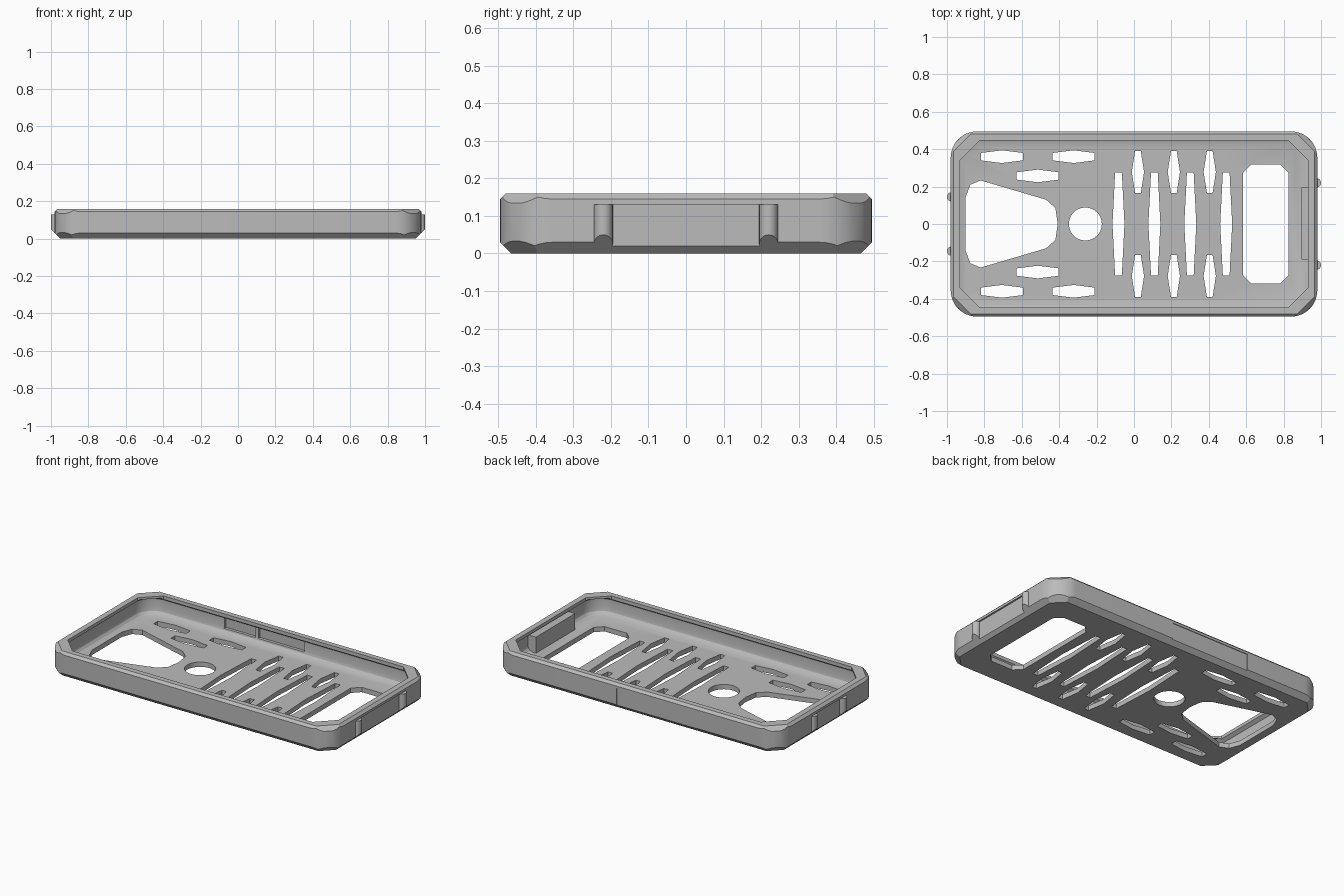
import bpy, bmesh, math
from mathutils import Vector

cube = bpy.data.objects.get("Cube")
if cube:
    bpy.data.objects.remove(cube, do_unlink=True)

grey = bpy.data.materials.new("mid_grey")
grey.use_nodes = True
colour = (0.5, 0.5, 0.5, 1)
grey.diffuse_color = colour
grey.node_tree.nodes["Principled BSDF"].inputs["Base Color"].default_value = colour


# ---- outlines ----
def rounded(hx, hy, r, steps=12):
    pts = []
    for k, (sx, sy) in enumerate([(1, 1), (-1, 1), (-1, -1), (1, -1)]):
        for i in range(steps + 1):
            a = math.pi / 2 * (k + i / steps)
            pts.append((sx * (hx - r) + r * math.cos(a), sy * (hy - r) + r * math.sin(a)))
    return pts


def octagon(hx, hy, c):
    return [(hx, hy - c), (hx - c, hy), (c - hx, hy), (-hx, hy - c),
            (-hx, c - hy), (c - hx, -hy), (hx - c, -hy), (hx, c - hy)]


def spindle(cx, cy, length, mid, end, upright):
    pts = [(length, end), (0, mid), (-length, end), (-length, -end), (0, -mid), (length, -end)]
    if upright:
        pts = [(-v, u) for u, v in pts]
    return [(cx + u, cy + v) for u, v in pts]


# ---- solids ----
def loft(bm, rings):
    rows = [[bm.verts.new((x, y, z)) for x, y in pts] for pts, z in rings]
    n = len(rows[0])
    for lo, hi in zip(rows, rows[1:]):
        for i in range(n):
            j = (i + 1) % n
            bm.faces.new((lo[i], lo[j], hi[j], hi[i]))
    bm.faces.new(rows[0][::-1])
    bm.faces.new(rows[-1])


def box(bm, x0, x1, y0, y1, z0, z1):
    pts = [(x0, y0), (x1, y0), (x1, y1), (x0, y1)]
    loft(bm, [(pts, z0), (pts, z1)])


def finish(name, bm):
    bmesh.ops.recalc_face_normals(bm, faces=bm.faces[:])
    mesh = bpy.data.meshes.new(name)
    bm.to_mesh(mesh)
    bm.free()
    mesh.materials.append(grey)
    obj = bpy.data.objects.new(name, mesh)
    bpy.context.collection.objects.link(obj)
    return obj


def select(obj):
    bpy.ops.object.select_all(action='DESELECT')
    obj.select_set(True)
    bpy.context.view_layer.objects.active = obj


def combine(target, cutter, operation='DIFFERENCE'):
    cutter.hide_render = True
    mod = target.modifiers.new(operation.lower(), 'BOOLEAN')
    mod.operation, mod.solver, mod.object = operation, 'EXACT', cutter
    select(target)
    bpy.ops.object.modifier_apply(modifier=mod.name)
    bpy.data.objects.remove(cutter, do_unlink=True)


HX, HY, TOP = 0.98, 0.495, 0.16

# Outer shell: rounded block trimmed by a chamfered eight-sided envelope
bm = bmesh.new()
outline = rounded(HX, HY, 0.14)
loft(bm, [(outline, 0), (outline, TOP)])
case = finish("case_shell", bm)

bm = bmesh.new()
loft(bm, [(octagon(HX - inset, HY - inset, cut), z) for inset, cut, z in
          [(0.03, 0.07, 0), (-0.01, 0.093, 0.04), (-0.01, 0.105, 0.135), (0.015, 0.09, TOP)]])
combine(case, finish("envelope", bm), 'INTERSECT')

# Cavity with a soft floor edge and an overhanging lip
bm = bmesh.new()
loft(bm, [(rounded(0.95 - d, 0.465 - d, 0.12 - d), z) for d, z in
          [(0.035, 0.03), (0.015, 0.037), (0.004, 0.05), (0, 0.065), (0, 0.125), (0.03, 0.147)]])
combine(case, finish("cavity", bm))
bm = bmesh.new()
opening = octagon(0.93, 0.447, 0.105)
loft(bm, [(opening, 0.1), (opening, 0.2)])
combine(case, finish("lip_opening", bm))

# Cutouts through the back plate
holes = []
half = [(-0.9, 0.145), (-0.875, 0.21), (-0.82, 0.233), (-0.47, 0.13), (-0.42, 0.085)]
holes.append(half + [(-0.408, 0)] + [(x, -y) for x, y in half[::-1]])
holes.append([(-0.26 + 0.088 * math.cos(a * math.pi / 20), 0.088 * math.sin(a * math.pi / 20))
              for a in range(40)])
holes.append([(x + 0.705, y) for x, y in octagon(0.122, 0.318, 0.045)])
for i in range(4):
    holes.append(spindle(-0.083 + 0.192 * i, 0, 0.275, 0.032, 0.018, True))
for side in (1, -1):
    for i in range(3):
        holes.append(spindle(0.021 + 0.192 * i, 0.278 * side, 0.113, 0.033, 0.015, True))
    for x, y in [(-0.706, 0.36), (-0.323, 0.36), (-0.515, 0.257)]:
        holes.append(spindle(x, y * side, 0.112, 0.034, 0.02, False))
bm = bmesh.new()
for pts in holes:
    loft(bm, [(pts, -0.05), (pts, 0.045)])
combine(case, finish("back_cutouts", bm))

# Shallow end recesses, side button panel and inner button pockets
bm = bmesh.new()
box(bm, 0.97, 1.1, -0.21, 0.21, -0.05, 0.13)
box(bm, -1.1, -0.97, -0.13, 0.13, -0.05, 0.13)
box(bm, -0.42, 0.13, 0.491, 0.6, 0.025, 0.13)
box(bm, -0.42, -0.205, 0.44, 0.482, 0.06, 0.125)
box(bm, -0.185, 0.13, 0.44, 0.482, 0.06, 0.125)
combine(case, finish("wall_recesses", bm))

# Thickened port wall inside the left end
bm = bmesh.new()
box(bm, 0.895, 0.96, -0.19, 0.195, 0.025, 0.13)
port_wall = finish("port_wall", bm)


# Vertical grip ribs on both ends, trimmed to the lower chamfer
def rib(name, sx, y):
    bm = bmesh.new()
    r = 0.025
    pts = [(sx * 0.975 + r * math.cos(a * math.pi / 12), y + r * math.sin(a * math.pi / 12))
           for a in range(24)]
    loft(bm, [(pts, 0.005), (pts, 0.13)])
    cut = bmesh.ops.bisect_plane(bm, geom=bm.verts[:] + bm.edges[:] + bm.faces[:],
                                 plane_co=Vector((sx * HX, 0, 0.03)),
                                 plane_no=Vector((sx, 0, -1)), clear_outer=True)
    bmesh.ops.holes_fill(bm, edges=[e for e in bm.edges if e.is_boundary], sides=0)
    return finish(name, bm)


ribs = []
for label, sx, y in [("left", 1, 0.22), ("right", -1, 0.145)]:
    for place, sy in [("back", 1), ("front", -1)]:
        ribs.append(rib(label + "_" + place + "_rib", sx, y * sy))

for obj in [case, port_wall] + ribs:
    select(obj)
    bpy.ops.object.shade_smooth_by_angle(angle=math.radians(25))
